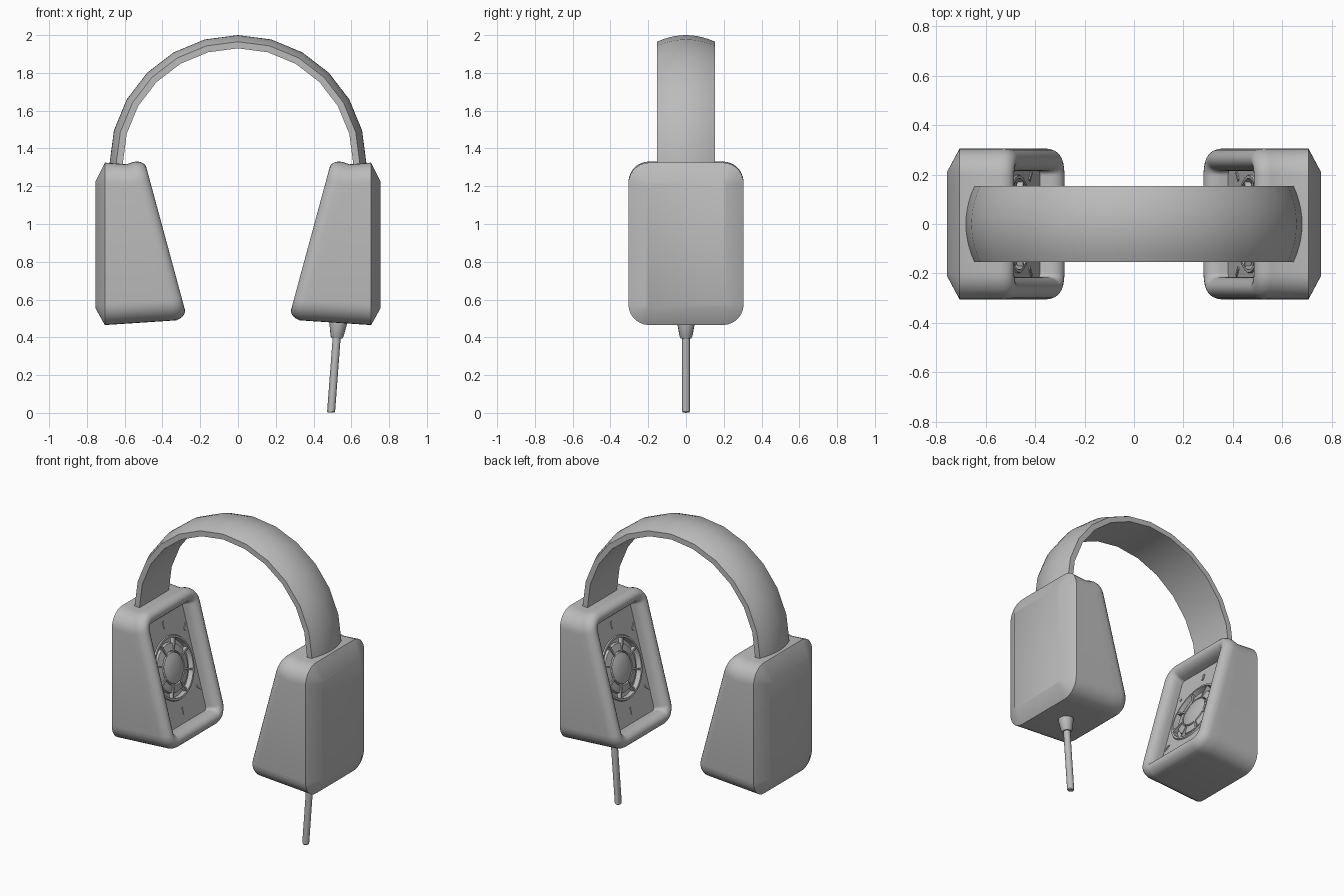
import bpy, bmesh
from math import sin, cos, pi, radians
from mathutils import Vector

cube = bpy.data.objects.get("Cube")
if cube:
    bpy.data.objects.remove(cube, do_unlink=True)

grey = bpy.data.materials.new("matte_grey")
grey.use_nodes = True
COLOUR = (0.5, 0.5, 0.5, 1)
grey.diffuse_color = COLOUR
grey.node_tree.nodes["Principled BSDF"].inputs["Base Color"].default_value = COLOUR

N = 8  # points per rounded corner


def finish(name, bm):
    """Turn a bmesh into a smooth-shaded grey object."""
    bmesh.ops.recalc_face_normals(bm, faces=bm.faces)
    mesh = bpy.data.meshes.new(name)
    bm.to_mesh(mesh)
    bm.free()
    mesh.materials.append(grey)
    obj = bpy.data.objects.new(name, mesh)
    bpy.context.collection.objects.link(obj)
    bpy.ops.object.select_all(action="DESELECT")
    obj.select_set(True)
    bpy.context.view_layer.objects.active = obj
    bpy.ops.object.shade_smooth_by_angle(angle=radians(30))
    return obj


def loft(bm, rings):
    """Skin closed rings of equal length and cap both ends."""
    loops = [[bm.verts.new(p) for p in ring] for ring in rings]
    for a, b in zip(loops, loops[1:]):
        for i in range(len(a)):
            j = (i + 1) % len(a)
            bm.faces.new((a[i], a[j], b[j], b[i]))
    bm.faces.new(loops[0])
    bm.faces.new(loops[-1])


def rounded_ring(bottom, top, half_y, r):
    """Rounded rectangle standing between two (x, z) points."""
    b, t = Vector((bottom[0], 0, bottom[1])), Vector((top[0], 0, top[1]))
    up, mid, half_u = (t - b).normalized(), (t + b) / 2, (t - b).length / 2
    points = []
    for k, (sy, su) in enumerate(((1, 1), (-1, 1), (-1, -1), (1, -1))):
        for i in range(N):
            a = (k + i / (N - 1)) * pi / 2
            y = sy * (half_y - r) + r * cos(a)
            u = su * (half_u - r) + r * sin(a)
            points.append(mid + up * u + Vector((0, y, 0)))
    return points


# Sloping inner plane of an ear cup: BASE and TIP are its ends
BASE, TIP = Vector((0.328, 0, 0.49)), Vector((0.555, 0, 1.328))
UP = (TIP - BASE).normalized()
OUT = Vector((-UP.z, 0, UP.x))
CENTRE = (BASE + TIP) / 2
RIM_W, RIM_H, FLOOR = 0.09, 0.06, -0.03


def rim_ring(inset, h):
    b, t = BASE + UP * inset + OUT * h, TIP - UP * inset + OUT * h
    return rounded_ring((b.x, b.z), (t.x, t.z), 0.305 - inset, max(0.11 - inset, 0.02))


def on_panel(radius, a, h):
    return CENTRE + OUT * h + UP * radius * sin(a) + Vector((0, radius * cos(a), 0))


def circle_ring(radius, h):
    return [on_panel(radius, (i + 0.5) * pi / 2 / N, h) for i in range(4 * N)]


def radial_bar(bm, side, a, r0, r1, width, h0, h1):
    """Thin block pointing away from the speaker centre."""
    across = on_panel(1, a + pi / 2, 0) - CENTRE
    rings = []
    for h in (h0, h1):
        corners = ((r0, -1), (r1, -1), (r1, 1), (r0, 1))
        rings.append([on_panel(r, a, h) + across * w * width / 2 for r, w in corners])
    loft(bm, [[Vector((p.x * side, p.y, p.z)) for p in ring] for ring in rings])


def ear_cup(label, side):
    # Shell, rolled cushion rim, recessed panel and speaker in one skin
    rings = [rounded_ring((0.755, 0.555), (0.755, 1.225), 0.212, 0.02),
             rounded_ring((0.705, 0.465), (0.705, 1.325), 0.305, 0.11),
             rounded_ring((0.4, 0.485), (0.59, 1.316), 0.305, 0.11)]
    for i in range(11):
        a = pi * i / 10
        rings.append(rim_ring(RIM_W / 2 * (1 - cos(a)), RIM_H * sin(a)))
    rings.append(rim_ring(RIM_W, FLOOR))
    speaker = ((0.2, 0), (0.196, 0.008), (0.184, 0.008), (0.18, -0.025),
               (0.155, -0.025), (0.15, -0.006), (0.105, 0.002), (0.1, -0.012),
               (0.095, 0.004), (0.065, 0.014), (0.03, 0.019))
    rings += [circle_ring(r, FLOOR + h) for r, h in speaker]
    bm = bmesh.new()
    loft(bm, [[Vector((p.x * side, p.y, p.z)) for p in ring] for ring in rings])
    finish(label + "_ear_cup", bm)

    # Speaker spokes and the small slats around them
    bm = bmesh.new()
    for k in range(8):
        radial_bar(bm, side, k * pi / 4 + pi / 8, 0.097, 0.186, 0.012, FLOOR - 0.02, FLOOR + 0.006)
        if k % 4:
            radial_bar(bm, side, k * pi / 4, 0.25, 0.295, 0.014, FLOOR - 0.002, FLOOR + 0.005)
    finish(label + "_speaker_grille", bm)


ear_cup("left", 1)
ear_cup("right", -1)

# Headband: crowned strip swept over a half circle
WIDTH, RADIUS, CROWN, THICK = 0.153, 0.68, 0.035, 0.07
section = [(WIDTH * k / 5, RADIUS - CROWN * (k / 5) ** 2) for k in range(-5, 6)]
section += [(WIDTH, RADIUS - THICK), (-WIDTH, RADIUS - THICK)]
band = [[(r, y, 1.29) for y, r in section]]
for i in range(13):
    a = pi * i / 12
    band.append([(r * cos(a), y, 1.32 + r * sin(a)) for y, r in section])
band.append([(-r, y, 1.29) for y, r in section])
bm = bmesh.new()
loft(bm, band)
finish("headband", bm)


def tube(name, stations):
    """Round tube through (x, z, radius) stations."""
    bm = bmesh.new()
    loft(bm, [[(x + r * cos(k * pi / 8), r * sin(k * pi / 8), z + 0.08 * r * -cos(k * pi / 8))
               for k in range(16)] for x, z, r in stations])
    finish(name, bm)


# Cable and its strain relief under the left cup
tube("cable_boot", [(0.532, 0.5, 0.047), (0.53, 0.47, 0.046), (0.524, 0.405, 0.034), (0.523, 0.395, 0.028)])
tube("cable", [(0.524, 0.42, 0.021), (0.493, 0.008, 0.021), (0.492, 0.002, 0.017)])
